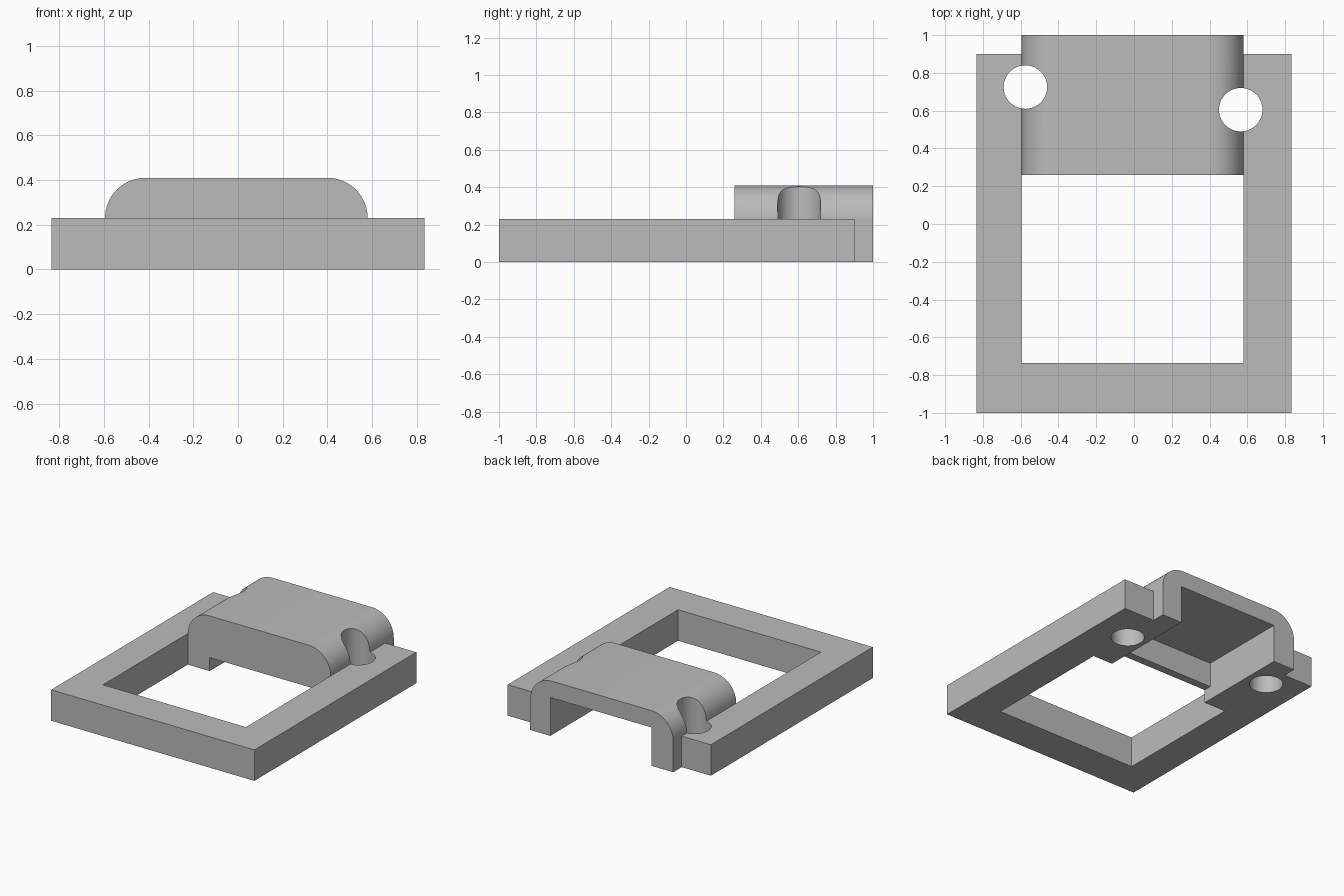
import bpy, bmesh, math
from mathutils import Vector

default = bpy.data.objects.get("Cube")
if default:
    bpy.data.objects.remove(default, do_unlink=True)

grey = bpy.data.materials.new("plain_grey")
grey.use_nodes = True
colour = (0.5, 0.5, 0.5, 1)
grey.diffuse_color = colour
grey.node_tree.nodes["Principled BSDF"].inputs["Base Color"].default_value = colour

LEFT, RIGHT = -0.595, 0.58      # bridge and window sides
DECK, TOP = 0.23, 0.41          # frame and bridge heights
FRONT, BACK = 0.26, 1.0         # bridge depth


def prism(name, points, direction):
    """Extrude a flat outline along a direction."""
    bm = bmesh.new()
    face = bm.faces.new([bm.verts.new(p) for p in points])
    ext = bmesh.ops.extrude_face_region(bm, geom=[face])
    moved = [v for v in ext["geom"] if isinstance(v, bmesh.types.BMVert)]
    bmesh.ops.translate(bm, verts=moved, vec=Vector(direction))
    bmesh.ops.recalc_face_normals(bm, faces=bm.faces)
    mesh = bpy.data.meshes.new(name)
    bm.to_mesh(mesh)
    bm.free()
    mesh.materials.append(grey)
    obj = bpy.data.objects.new(name, mesh)
    bpy.context.collection.objects.link(obj)
    return obj


def box(name, x0, x1, y0, y1, z0, z1):
    outline = [(x0, y0, z0), (x1, y0, z0), (x1, y1, z0), (x0, y1, z0)]
    return prism(name, outline, (0, 0, z1 - z0))


def cut(obj, cutters):
    bpy.context.view_layer.objects.active = obj
    for cutter in cutters:
        mod = obj.modifiers.new("cut", 'BOOLEAN')
        mod.operation, mod.solver, mod.object = 'DIFFERENCE', 'EXACT', cutter
        bpy.ops.object.modifier_apply(modifier=mod.name)


# U-shaped frame, open at the back
W, Y0, Y1, SILL = 0.835, -1.0, 0.9, -0.735
u_shape = [(-W, Y0), (W, Y0), (W, Y1), (RIGHT, Y1), (RIGHT, SILL),
           (LEFT, SILL), (LEFT, Y1), (-W, Y1)]
frame = prism("frame", [(x, y, 0) for x, y in u_shape], (0, 0, DECK))

# Bridge with rounded upper corners
r = TOP - DECK
profile = [(LEFT, 0), (RIGHT, 0)]
for cx, start in ((RIGHT - r, 0), (LEFT + r, 90)):
    for i in range(25):
        a = math.radians(start + 90 * i / 24)
        profile.append((cx + r * math.cos(a), DECK + r * math.sin(a)))
bridge = prism("bridge", [(x, FRONT, z) for x, z in profile], (0, BACK - FRONT, 0))

# Hollow underside, leaving a thin front wall that stops above the floor
IN = 0.415
hollow = box("hollow_cutter", -IN, IN, FRONT + 0.06, BACK + 0.1, -0.1, 0.285)
gap = box("gap_cutter", -IN, IN, FRONT - 0.1, FRONT + 0.1, -0.1, 0.1)

# Two staggered vertical screw holes
holes = []
for side, x, y in (("right", -0.575, 0.725), ("left", 0.565, 0.605)):
    ring = [(x + 0.115 * math.cos(math.tau * i / 64),
             y + 0.115 * math.sin(math.tau * i / 64), -0.2) for i in range(64)]
    holes.append(prism(side + "_hole_cutter", ring, (0, 0, 1)))

cut(bridge, [hollow, gap] + holes)
cut(frame, holes)
for cutter in [hollow, gap] + holes:
    bpy.data.objects.remove(cutter, do_unlink=True)

# Smooth curved faces, keep edges sharp
for obj in (frame, bridge):
    bpy.ops.object.select_all(action='DESELECT')
    obj.select_set(True)
    bpy.context.view_layer.objects.active = obj
    bpy.ops.object.shade_smooth_by_angle(angle=math.radians(30))
